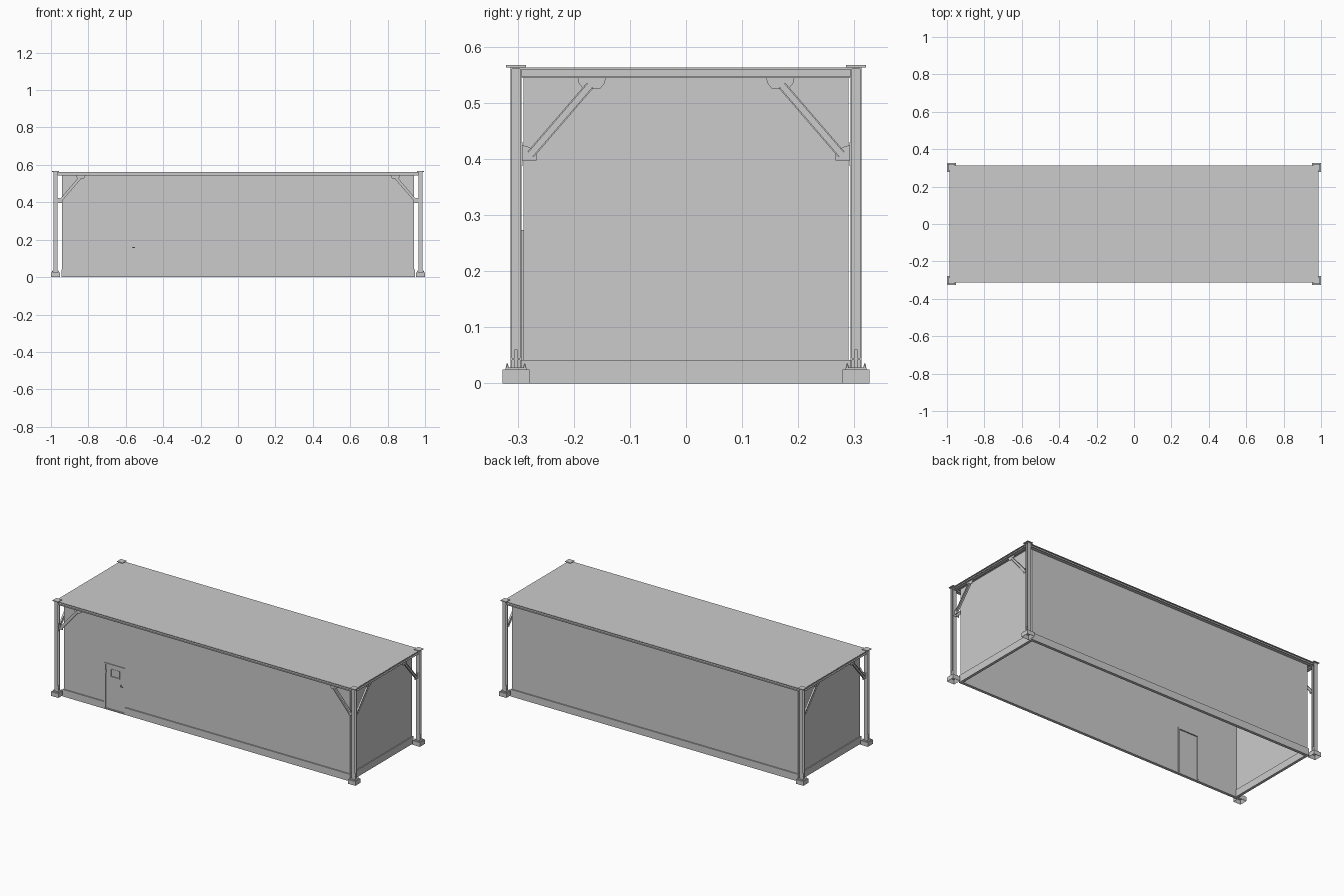
import bpy, bmesh, math
from mathutils import Vector

if "Cube" in bpy.data.objects:
    bpy.data.objects.remove(bpy.data.objects["Cube"])

PX, PY = 0.976, 0.303          # corner post centres
Z = Vector((0, 0, 1))


def finish(name, bm):
    bmesh.ops.recalc_face_normals(bm, faces=bm.faces)
    me = bpy.data.meshes.new(name)
    bm.to_mesh(me)
    bm.free()
    ob = bpy.data.objects.new(name, me)
    bpy.context.collection.objects.link(ob)
    return ob


def box(name, x0, x1, y0, y1, z0, z1):
    bm = bmesh.new()
    bmesh.ops.create_cube(bm, size=1)
    for v in bm.verts:
        v.co = Vector(((x0 + x1) / 2 + v.co.x * (x1 - x0),
                       (y0 + y1) / 2 + v.co.y * (y1 - y0),
                       (z0 + z1) / 2 + v.co.z * (z1 - z0)))
    return finish(name, bm)


def prism(name, pts, vec):
    """Extrude a flat outline along vec."""
    bm = bmesh.new()
    f = bm.faces.new([bm.verts.new(p) for p in pts])
    r = bmesh.ops.extrude_face_region(bm, geom=[f])
    moved = [g for g in r["geom"] if isinstance(g, bmesh.types.BMVert)]
    bmesh.ops.translate(bm, verts=moved, vec=vec)
    if f not in bm.faces[:]:
        bm.faces.new(f.verts)
    return finish(name, bm)


def ibeam(name, p0, p1, up, depth, width, t):
    """I-section from p0 to p1, web running along the up direction."""
    p0, p1, up = Vector(p0), Vector(p1), Vector(up)
    side = (p1 - p0).cross(up).normalized()
    up = side.cross(p1 - p0).normalized()
    d, w, h = depth / 2, width / 2, t / 2
    prof = [(-w, -d), (w, -d), (w, -d + t), (h, -d + t), (h, d - t), (w, d - t),
            (w, d), (-w, d), (-w, d - t), (-h, d - t), (-h, -d + t), (-w, -d + t)]
    return prism(name, [p0 + side * a + up * b for a, b in prof], p1 - p0)


def knee_brace(name, post, out):
    """Diagonal brace with two gusset plates; out is the direction away from the post."""
    o, out = Vector((post[0], post[1], 0)), Vector(out)
    n = out.cross(Z)
    at = lambda u, z, v=0: o + out * u + Z * z + n * v
    ibeam(name + "_strut", at(.026, .408), at(.132, .531), at(-1, 1) - o, .015, .011, .0025)
    low = [(.010, .397), (.037, .397), (.037, .408), (.024, .421), (.010, .425)]
    top = [(.110, .544), (.112, .535), (.120, .525), (.150, .525), (.158, .535), (.160, .544)]
    for part, pts in (("lower_gusset", low), ("upper_gusset", top)):
        prism(name + "_" + part, [at(u, z, -.002) for u, z in pts], n * .004)
    pad = [(.0095, .387), (.0115, .387), (.0115, .430), (.0095, .430)]
    prism(name + "_pad", [at(u, z, -.009) for u, z in pad], n * .018)


# Corner posts with footings, base plates, stiffeners, bolts and cap plates
for sx in (-1, 1):
    for sy in (-1, 1):
        x, y = sx * PX, sy * PY
        foot = box("footing", x - .024, x + .024, y - .024, y + .024, 0, .025)
        bm = bmesh.new()
        bm.from_mesh(foot.data)
        under = min(bm.faces, key=lambda f: f.calc_center_median().z)
        bmesh.ops.inset_region(bm, faces=[under], thickness=.012)
        bmesh.ops.translate(bm, verts=under.verts, vec=(0, 0, .02))
        bm.to_mesh(foot.data)
        bm.free()
        ibeam("post", (x, y, .025), (x, y, .564), (0, 1, 0), .020, .022, .003)
        box("base_plate", x - .019, x + .019, y - .019, y + .019, .025, .028)
        box("cap_plate", x - .018, x + .018, y - .018, y + .018, .563, .567)
        box("stiffener_tall", x - .010, x + .010, y - .003, y + .003, .028, .060)
        box("stiffener_band", x - .010, x + .010, y - .008, y + .008, .042, .045)
        for bx in (-1, 1):
            for by in (-1, 1):
                bm = bmesh.new()
                bmesh.ops.create_cone(bm, cap_ends=True, segments=6,
                                      radius1=.003, radius2=.001, depth=.008)
                bmesh.ops.translate(bm, verts=bm.verts,
                                    vec=(x + bx * .0155, y + by * .0155, .031))
                finish("anchor_bolt", bm)

# Top ring beams
for s in (-1, 1):
    ibeam("long_beam", (-PX + .011, s * PY, .553), (PX - .011, s * PY, .553), Z, .018, .020, .003)
    ibeam("end_beam", (s * PX, -PY + .01, .553), (s * PX, PY - .01, .553), Z, .018, .020, .003)

# Knee braces on the front and on both ends
for sx in (-1, 1):
    knee_brace("front_brace", (sx * PX, -PY), (-sx, 0, 0))
    for sy in (-1, 1):
        knee_brace("end_brace", (sx * PX, sy * PY), (0, -sy, 0))

# Roof sheet
box("roof", -.985, .985, -.312, .312, .5605, .563)

# Walls, with an opening for the door in the front one
DX0, DX1, DZ = -.674, -.535, .273
box("back_wall", -.94, .94, .280, .290, .02, .5605)
box("front_wall_left", -.94, DX0, -.290, -.280, .02, .5605)
box("front_wall_right", DX1, .94, -.290, -.280, .02, .5605)
box("front_wall_over_door", DX0, DX1, -.290, -.280, DZ, .5605)
for s in (-1, 1):
    box("end_wall", s * .937 - .003, s * .937 + .003, -.280, .280, .02, .5605)

# Plinth around an open underside, interrupted at the door
box("back_plinth", -.945, .945, .280, .297, 0, .042)
box("front_plinth_left", -.945, DX0, -.297, -.280, 0, .042)
box("front_plinth_right", DX1, .945, -.297, -.280, 0, .042)
box("door_sill", DX0, DX1, -.297, -.280, 0, .006)
for s in (-1, 1):
    box("end_plinth", s * .937 - .008, s * .937 + .008, -.280, .280, 0, .042)

# Door with frame, window, sill, hinge and handle
box("door_leaf", DX0 + .008, DX1 - .008, -.289, -.283, .006, DZ - .008)
box("door_frame_left", DX0, DX0 + .008, -.294, -.276, .006, DZ)
box("door_frame_right", DX1 - .008, DX1, -.294, -.276, .006, DZ)
box("door_frame_top", DX0 + .008, DX1 - .008, -.294, -.276, DZ - .008, DZ)
box("door_window_sill", -.634, -.572, -.294, -.288, .198, .202)
for wx in (-.632, -.576):
    box("door_window_side", wx, wx + .002, -.291, -.288, .202, .242)
box("door_window_top", -.632, -.574, -.291, -.288, .242, .244)
box("door_hinge", -.668, -.661, -.296, -.289, .215, .235)
box("door_handle_stem", -.566, -.562, -.297, -.289, .160, .166)
box("door_handle", -.566, -.550, -.299, -.296, .157, .161)
